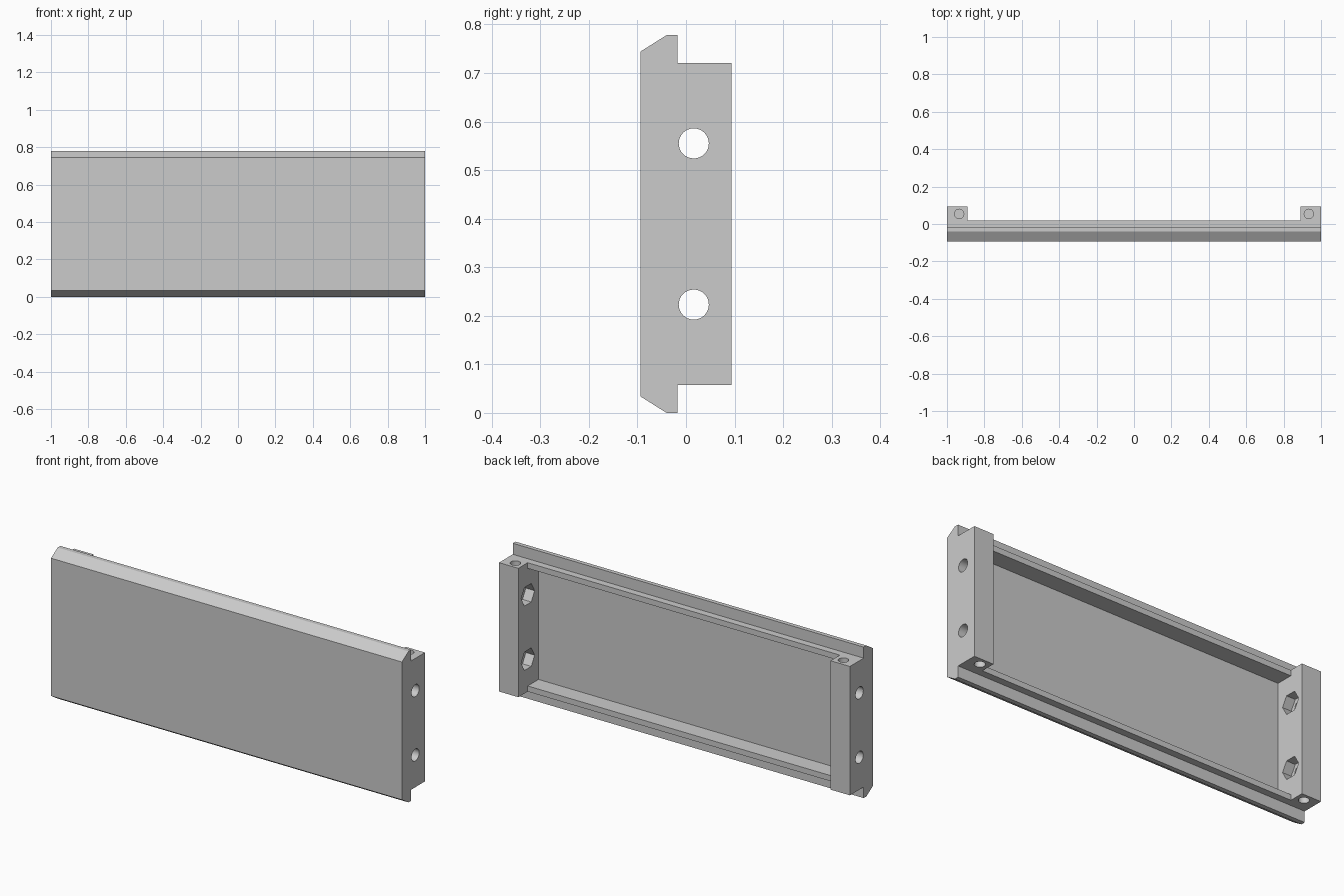
import bpy
import bmesh
import math
from mathutils import Matrix, Vector

if "Cube" in bpy.data.objects:
    bpy.data.objects.remove(bpy.data.objects["Cube"], do_unlink=True)

HEIGHT = 0.778
MID = HEIGHT / 2
INNER = 0.89          # inner face of the end posts
HOLE_Y = 0.016

grey = bpy.data.materials.new("plain grey")
grey.use_nodes = True
colour = (0.6, 0.6, 0.6, 1)
grey.diffuse_color = colour
grey.node_tree.nodes["Principled BSDF"].inputs["Base Color"].default_value = colour


def to_object(name, bm):
    bmesh.ops.recalc_face_normals(bm, faces=bm.faces)
    mesh = bpy.data.meshes.new(name)
    bm.to_mesh(mesh)
    bm.free()
    mesh.materials.append(grey)
    obj = bpy.data.objects.new(name, mesh)
    bpy.context.collection.objects.link(obj)
    return obj


def prism(name, half, x0, x1):
    """Extrude along x a (y, z) outline whose lower half is mirrored upward."""
    outline = half + [(y, HEIGHT - z) for y, z in reversed(half)]
    bm = bmesh.new()
    face = bm.faces.new([bm.verts.new((x0, y, z)) for y, z in outline])
    moved = bmesh.ops.extrude_face_region(bm, geom=[face])["geom"]
    bmesh.ops.translate(bm, vec=(x1 - x0, 0, 0),
                        verts=[v for v in moved if isinstance(v, bmesh.types.BMVert)])
    return to_object(name, bm)


def rod(name, centre, radius, length, sides, axis):
    bm = bmesh.new()
    bmesh.ops.create_cone(bm, cap_ends=True, segments=sides, radius1=radius,
                          radius2=radius, depth=length)
    turn = Matrix.Rotation(math.pi / 2, 4, "Y") if axis == "x" else Matrix()
    bm.transform(Matrix.Translation(Vector(centre)) @ turn)
    return to_object(name, bm)


# Panel with bevelled lips, full depth along its whole length
panel = prism("panel", [(0.094, 0.057), (-0.018, 0.057), (-0.018, 0),
                        (-0.04, 0), (-0.094, 0.034)], -1, 1)

# Stepped recess: leaves end posts, thin rims and the front skin
cutters = [prism("recess_cutter", [(0.2, -0.1), (0.018, -0.1), (0.018, 0.086),
                                   (-0.07, 0.086)], -INNER, INNER)]

for side in (-1, 1):
    for level in (-1, 1):
        z = MID + level * 0.166
        # Bolt hole through the post, with a hexagonal nut pocket inside
        cutters.append(rod("bolt_cutter", (side * 0.95, HOLE_Y, z), 0.031, 0.2, 32, "x"))
        cutters.append(rod("nut_cutter", (side * (INNER - 0.01), HOLE_Y, z),
                           0.055, 0.12, 6, "x"))
        # Blind screw hole in the end of the post
        cutters.append(rod("screw_cutter", (side * 0.935, 0.054, MID + level * 0.333),
                           0.025, 0.2, 32, "z"))

bpy.context.view_layer.objects.active = panel
for cutter in cutters:
    cutter.hide_render = True
    cut = panel.modifiers.new("cut", "BOOLEAN")
    cut.operation = "DIFFERENCE"
    cut.solver = "EXACT"
    cut.object = cutter
    bpy.ops.object.modifier_apply(modifier=cut.name)
    bpy.data.objects.remove(cutter, do_unlink=True)

bpy.ops.object.select_all(action="DESELECT")
panel.select_set(True)
bpy.ops.object.shade_smooth_by_angle(angle=math.radians(30))
